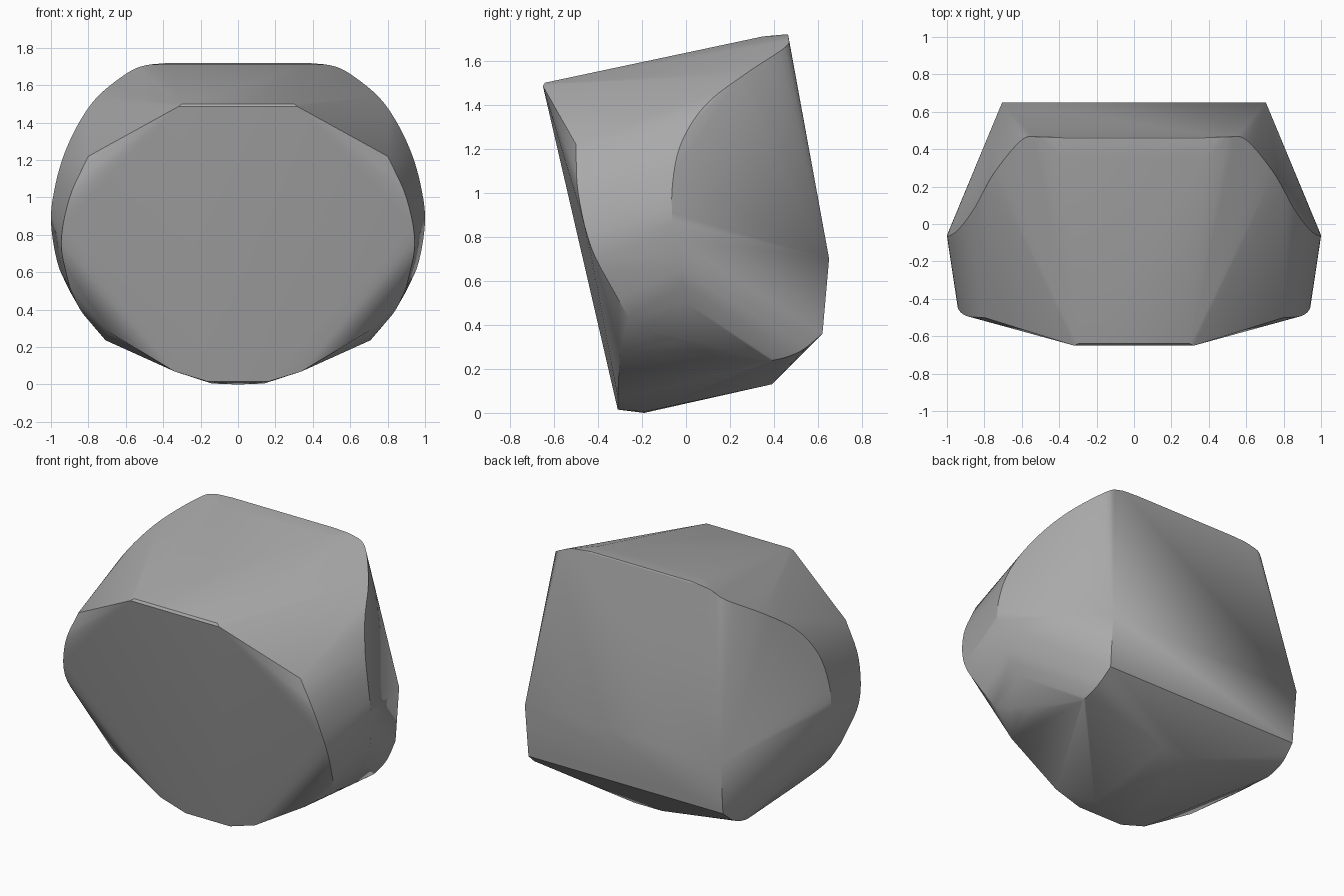
import bpy
import bmesh
import math
from mathutils import Vector

default_cube = bpy.data.objects.get("Cube")
if default_cube:
    bpy.data.objects.remove(default_cube, do_unlink=True)


def smooth_path(points, steps=5):
    """Return a rounded path passing through the given points."""
    pts = [Vector(p) for p in points]
    pts = [pts[0] * 2 - pts[1]] + pts + [pts[-1] * 2 - pts[-2]]
    path = []
    for a, b, c, d in zip(pts, pts[1:], pts[2:], pts[3:]):
        for i in range(steps):
            t = i / steps
            path.append(b + (c - a) * t / 2
                        + (a * 2 - b * 5 + c * 4 - d) * t ** 2 / 2
                        + (b * 3 - a - c * 3 + d) * t ** 3 / 2)
    return path + [pts[-2]]


def make_material(name, colour):
    material = bpy.data.materials.new(name)
    material.use_nodes = True
    material.diffuse_color = colour
    shader = material.node_tree.nodes["Principled BSDF"]
    shader.inputs["Base Color"].default_value = colour
    return material


# Widest rim of the side, from the rear top edge down to the belly
side_rim = smooth_path([
    (0.36, 0.46, 1.72), (0.50, 0.465, 1.705), (0.60, 0.45, 1.66),
    (0.75, 0.27, 1.54), (0.85, 0.09, 1.40), (0.93, -0.02, 1.23),
    (0.98, -0.06, 1.05), (1.0, -0.06, 0.87), (0.965, -0.02, 0.65),
    (0.90, 0.0, 0.50)])

# Rounded border of the front panel
front_rim = smooth_path([
    (0.80, -0.50, 1.22), (0.90, -0.49, 1.0), (0.945, -0.43, 0.75),
    (0.90, -0.31, 0.52)])

# Rounded lower edge of the side
lower_rim = smooth_path([
    (0.86, -0.26, 0.43), (0.83, -0.18, 0.38), (0.77, 0.02, 0.31),
    (0.71, 0.30, 0.245), (0.71, 0.40, 0.24), (0.71, 0.52, 0.28),
    (0.70, 0.62, 0.36)])

# Sharp corners of the front, rear and base
corners = [Vector(p) for p in (
    (0.32, -0.65, 1.485), (0.30, -0.64, 1.50), (0.38, 0.35, 1.71),
    (0.705, 0.65, 0.70), (0.69, -0.30, 0.28), (0.34, -0.31, 0.07),
    (0.16, -0.31, 0.015), (0.14, -0.19, 0.005), (0, -0.19, 0),
    (0.10, 0.39, 0.13))]

# Wrap one taut shell around both mirrored halves
bm = bmesh.new()
for point in side_rim + front_rim + lower_rim + corners:
    for side in (-1, 1):
        bm.verts.new((point.x * side, point.y, point.z))
bmesh.ops.remove_doubles(bm, verts=bm.verts[:], dist=0.001)
hull = bmesh.ops.convex_hull(bm, input=bm.verts[:])
unused = [v for v in bm.verts if not v.link_faces]
bmesh.ops.delete(bm, geom=unused, context="VERTS")
bmesh.ops.recalc_face_normals(bm, faces=bm.faces[:])

mesh = bpy.data.meshes.new("faceted_shell")
bm.to_mesh(mesh)
bm.free()
mesh.materials.append(make_material("mid_grey", (0.4, 0.4, 0.4, 1)))
shell = bpy.data.objects.new("faceted_shell", mesh)
bpy.context.collection.objects.link(shell)

# Smooth the rounded sides while keeping the panel edges crisp
bpy.ops.object.select_all(action="DESELECT")
shell.select_set(True)
bpy.context.view_layer.objects.active = shell
bpy.ops.object.shade_smooth_by_angle(angle=math.radians(30))
